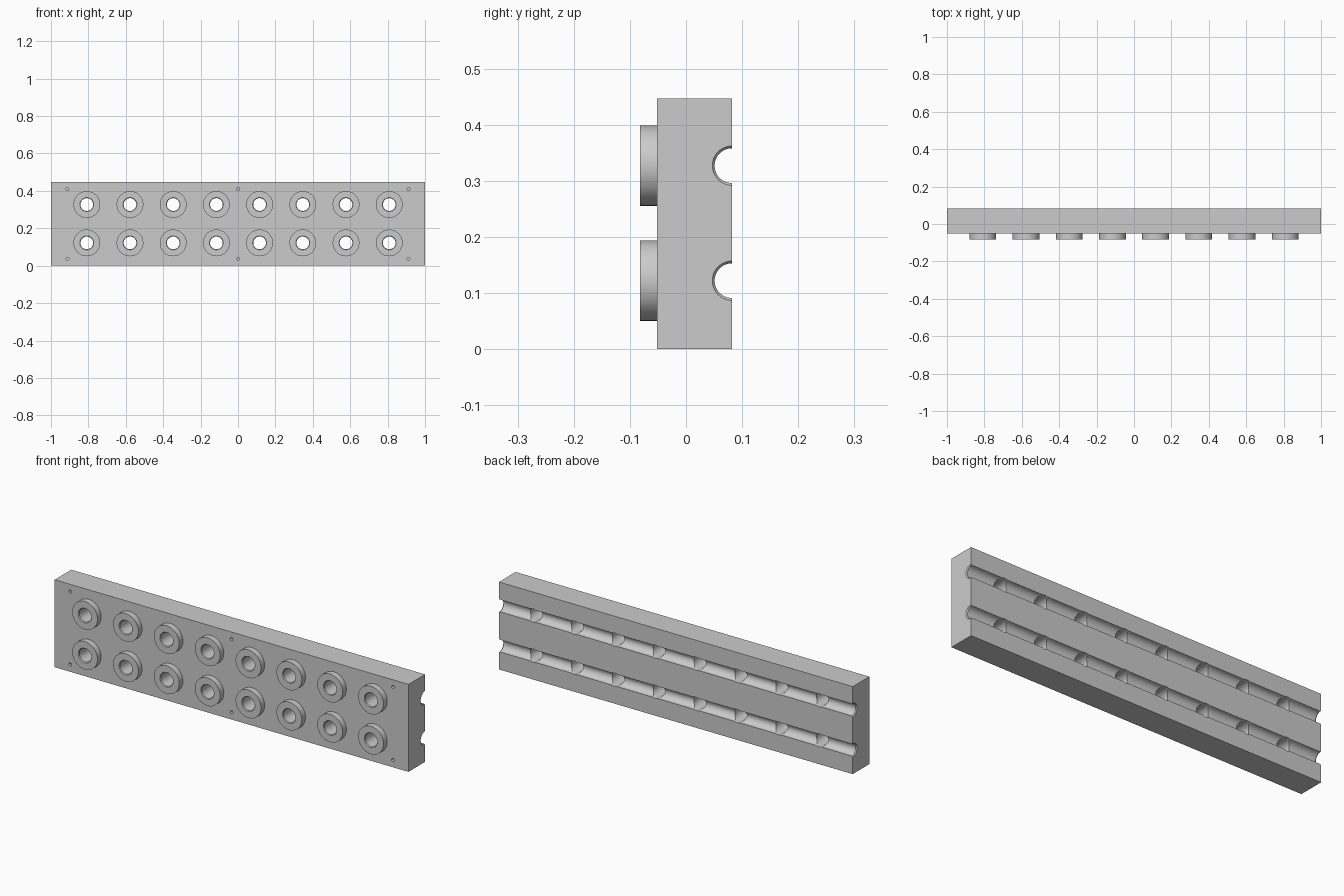
import bpy, bmesh, math
from mathutils import Matrix, Vector

cube = bpy.data.objects.get("Cube")
if cube:
    bpy.data.objects.remove(cube, do_unlink=True)

grey = bpy.data.materials.new("machined grey")
grey.use_nodes = True
colour = (0.6, 0.6, 0.6, 1)
grey.diffuse_color = colour
grey.node_tree.nodes["Principled BSDF"].inputs["Base Color"].default_value = colour

HEIGHT, FRONT, BACK, NOSE = 0.447, -0.052, 0.082, -0.082
ROWS = (0.122, 0.327)
COLUMNS = [0.1155 * n for n in range(-7, 8, 2)]
HOLE, GROOVE, FLARE = 0.034, 0.031, 0.005


def add_turned(bm, profile, axis, offset, sides=48):
    """Closed solid of revolution from (radius, distance along axis) points."""
    rot = Vector((0, 0, 1)).rotation_difference(Vector(axis)).to_matrix().to_4x4()
    place = Matrix.Translation(offset) @ rot
    rings = []
    for r, h in profile:
        angles = [math.tau * i / sides for i in range(sides)]
        rings.append([bm.verts.new(place @ Vector((r * math.cos(a), r * math.sin(a), h)))
                      for a in angles])
    for low, high in zip(rings, rings[1:]):
        for i in range(sides):
            j = (i + 1) % sides
            bm.faces.new((low[i], low[j], high[j], high[i]))
    bm.faces.new(rings[0][::-1])
    bm.faces.new(rings[-1])


def make_object(name, bm):
    bmesh.ops.recalc_face_normals(bm, faces=bm.faces)
    mesh = bpy.data.meshes.new(name)
    bm.to_mesh(mesh)
    bm.free()
    mesh.materials.append(grey)
    obj = bpy.data.objects.new(name, mesh)
    bpy.context.collection.objects.link(obj)
    return obj


def turned_set(name, profile, axis, offsets, sides=48):
    bm = bmesh.new()
    for offset in offsets:
        add_turned(bm, profile, axis, offset, sides)
    return make_object(name, bm)


def combine(target, tool, operation):
    """Apply a boolean and throw the tool away."""
    tool.hide_render = True
    mod = target.modifiers.new(operation, 'BOOLEAN')
    mod.object, mod.operation, mod.solver = tool, operation, 'EXACT'
    bpy.ops.object.select_all(action='DESELECT')
    bpy.context.view_layer.objects.active = target
    target.select_set(True)
    bpy.ops.object.modifier_apply(modifier=mod.name)
    bpy.data.objects.remove(tool, do_unlink=True)


# Main block
bm = bmesh.new()
bmesh.ops.create_cube(bm, size=1)
bmesh.ops.scale(bm, vec=(2, BACK - FRONT, HEIGHT), verts=bm.verts)
bmesh.ops.translate(bm, vec=(0, (BACK + FRONT) / 2, HEIGHT / 2), verts=bm.verts)
block = make_object("manifold_block", bm)

# Round bosses on the front
centres = [(x, 0, z) for x in COLUMNS for z in ROWS]
bosses = turned_set("bosses", [(0.0715, NOSE), (0.0715, FRONT + 0.02)], (0, 1, 0), centres, 64)
combine(block, bosses, 'UNION')

# Two long grooves along the back, flared at both ends
flared = GROOVE + FLARE
grooves = turned_set("groove_cutter",
                     [(flared, -1.001), (GROOVE, FLARE - 1), (GROOVE, 1 - FLARE), (flared, 1.001)],
                     (1, 0, 0), [(0, BACK, z) for z in ROWS])
combine(block, grooves, 'DIFFERENCE')

# Through holes with chamfered mouths
holes = turned_set("hole_cutter",
                   [(HOLE + 0.004, NOSE - 0.001), (HOLE, NOSE + 0.004), (HOLE, BACK + 0.02)],
                   (0, 1, 0), centres)
combine(block, holes, 'DIFFERENCE')

# Small blind screw holes along the top and bottom edges
screws = [(x, 0, z) for x in (-0.912, 0, 0.912) for z in (0.037, HEIGHT - 0.037)]
pins = turned_set("screw_cutter", [(0.008, FRONT - 0.01), (0.008, FRONT + 0.06)],
                  (0, 1, 0), screws, 24)
combine(block, pins, 'DIFFERENCE')

block.select_set(True)
bpy.context.view_layer.objects.active = block
bpy.ops.object.shade_smooth_by_angle(angle=math.radians(30))
